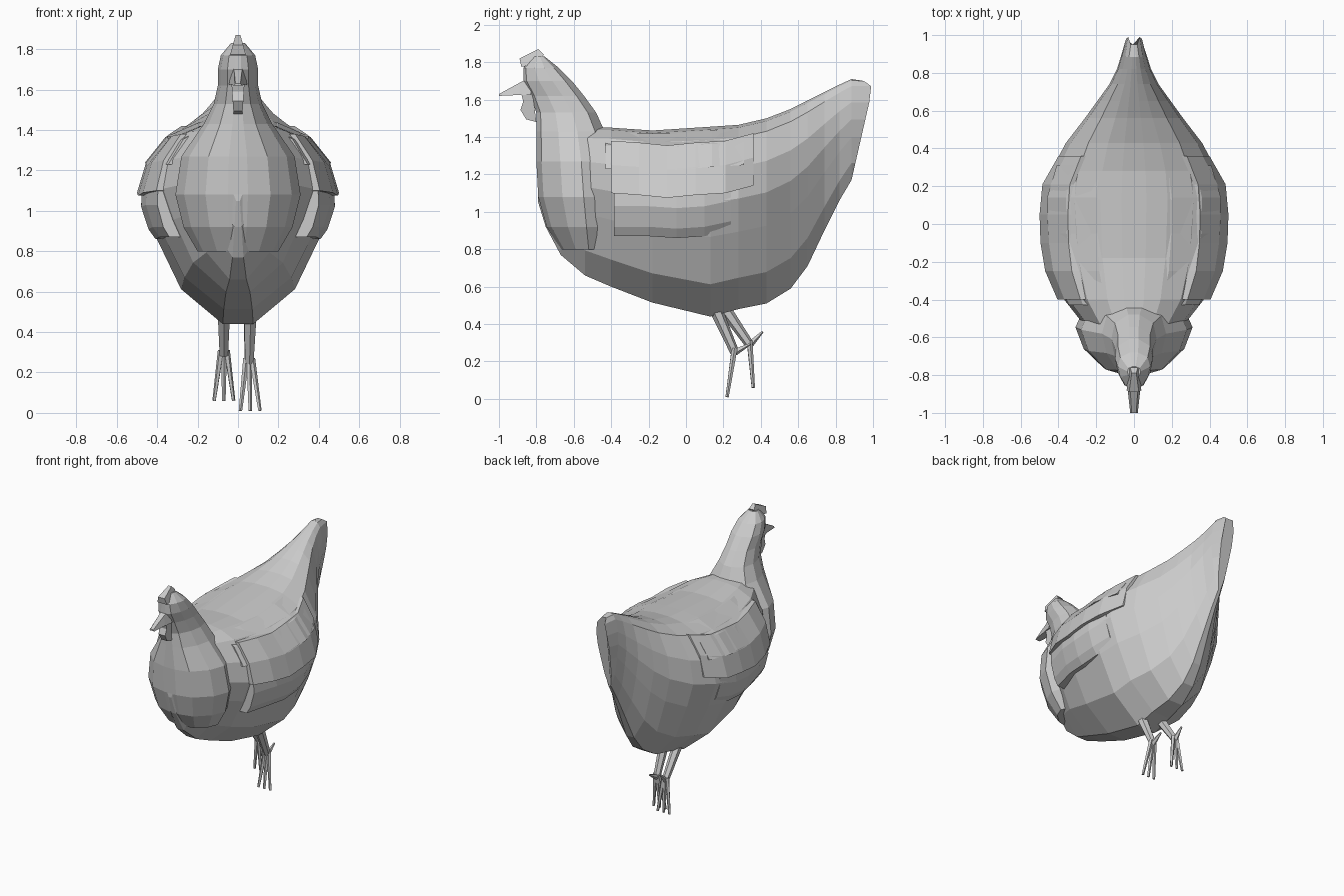
import bpy, bmesh
from mathutils import Vector

if "Cube" in bpy.data.objects:
    bpy.data.objects.remove(bpy.data.objects["Cube"])


def loft(name, rings, mirror=False):
    """Skin a list of equally long closed rings and cap both ends."""
    bm = bmesh.new()
    vs = [[bm.verts.new(p) for p in r] for r in rings]
    n = len(rings[0])
    for a, b in zip(vs, vs[1:]):
        for i in range(n):
            j = (i + 1) % n
            bm.faces.new((a[i], a[j], b[j], b[i]))
    bm.faces.new(vs[0])
    bm.faces.new(vs[-1])
    bmesh.ops.recalc_face_normals(bm, faces=bm.faces)
    me = bpy.data.meshes.new(name)
    bm.to_mesh(me)
    bm.free()
    ob = bpy.data.objects.new(name, me)
    bpy.context.collection.objects.link(ob)
    if mirror:
        ob.modifiers.new("mirror", 'MIRROR')
    return ob


def plate(name, outline, w_bottom, w_top, z0, z1):
    """Thin side-profile slab whose half width varies with height."""
    def w(z):
        return w_bottom + (w_top - w_bottom) * (z - z0) / (z1 - z0)
    return loft(name, [[(s * w(z), y, z) for y, z in outline] for s in (-1, 1)])


def strut(name, a, b, ra, rb, n=5):
    """Tapered low-poly rod between two points."""
    a, b = Vector(a), Vector(b)
    bpy.ops.mesh.primitive_cone_add(vertices=n, radius1=ra, radius2=rb,
                                    depth=(b - a).length, location=(a + b) / 2)
    ob = bpy.context.object
    ob.rotation_mode = 'QUATERNION'
    ob.rotation_quaternion = Vector((0, 0, 1)).rotation_difference(b - a)
    ob.name = name


# Body and tail: cross-sections along y (y, bottom, top, half width)
shape = [(.14, 1), (.38, .985), (.67, .93), (.93, .77), (1, .6),
         (.86, .42), (.6, .17), (.16, 0)]
sections = [(-.79, 1.05, 1.44, .06), (-.75, .92, 1.45, .11), (-.67, .77, 1.45, .17),
            (-.54, .66, 1.45, .26), (-.40, .60, 1.45, .37), (-.18, .515, 1.435, .44),
            (.13, .44, 1.455, .47), (.28, .48, 1.465, .44), (.43, .51, 1.50, .36),
            (.56, .59, 1.55, .26), (.65, .71, 1.595, .195), (.74, .90, 1.64, .13),
            (.82, 1.06, 1.68, .09), (.885, 1.17, 1.71, .07)]
rings = []
for y, lo, hi, w in sections:
    half = [(w * a, y, lo + (hi - lo) * t) for a, t in shape]
    rings.append(half + [(-p[0], p[1], p[2]) for p in reversed(half)])
# slanted tail end
rings.append([(x * .65, .885 + .105 * min(1, (z - 1.17) / .46) - (.04 if z > 1.70 else 0),
               min(z, 1.70)) for x, y, z in rings[-1]])
loft("body_and_tail", rings)

# Neck, breast and head: horizontal rings (z, front y, back y, half width)
neck = [(.80, -.67, -.42, .20), (.92, -.745, -.39, .27), (1.08, -.79, -.385, .31),
        (1.27, -.80, -.40, .28), (1.43, -.80, -.435, .17), (1.53, -.80, -.48, .12),
        (1.62, -.83, -.545, .10), (1.70, -.87, -.61, .10), (1.77, -.87, -.68, .085),
        (1.83, -.82, -.755, .035)]
rings = []
for z, f, b, w in neck:
    d = b - f
    half = [(.16 * w, f), (.52 * w, f + .07 * d), (.86 * w, f + .32 * d),
            (w, f + .6 * d), (.85 * w, f + .86 * d), (.25 * w, b)]
    rings.append([(x, y, z) for x, y in half] + [(-x, y, z) for x, y in reversed(half)])
loft("neck_and_head", rings)

# Comb, wattle and beak
plate("comb", [(-.89, 1.82), (-.88, 1.775), (-.80, 1.79), (-.76, 1.84), (-.79, 1.87)],
      .04, .012, 1.77, 1.87)
plate("wattle", [(-.80, 1.48), (-.855, 1.495), (-.885, 1.545), (-.87, 1.59),
                 (-.88, 1.63), (-.82, 1.63)], .022, .032, 1.48, 1.63)
loft("beak", [[(s * w, y, z) for s, z in ((-1, lo), (1, lo), (.6, hi), (-.6, hi))]
              for y, w, lo, hi in ((-.83, .045, 1.625, 1.72), (-.89, .032, 1.625, 1.69),
                                   (-1.0, .02, 1.62, 1.63))])


# Wings: overlapping feather layers following the flank
def wing_layer(name, profile, columns):
    rings = []
    for y, s, dz in columns:
        outer = [(x * s, y, z + dz) for x, z in profile]
        inner = [(x * s - .1, y, z + dz) for x, z in reversed(profile)]
        rings.append(outer + inner)
    loft(name, rings, True)


wing_layer("lower_wing", [(.465, 1.13), (.47, 1.03), (.435, .92), (.40, .87)],
           [(-.385, .85, 0), (-.2, .97, 0), (-.05, 1.02, -.01), (.1, 1.02, 0), (.24, .95, .03)])
wing_layer("middle_wing", [(.35, 1.37), (.455, 1.24), (.50, 1.09)],
           [(-.40, .81, .01), (-.25, .94, 0), (-.1, .99, -.015), (.05, 1, 0), (.21, .97, .01),
            (.36, .80, .05)])
wing_layer("upper_wing", [(.20, 1.43), (.36, 1.36), (.46, 1.235)],
           [(-.43, .75, -.005), (-.25, .92, -.01), (-.05, .99, -.01), (.14, 1, .005),
            (.31, .89, .015)])

# Legs: mid-stride, toes hanging (hip, ankle, toe tips, rear toe)
legs = {"right": ((.06, .15, .50), (.055, .26, .25), (.06, .22, .01), (.055, .345, .295)),
        "left": ((-.07, .18, .52), (-.07, .34, .29), (-.07, .36, .06), (-.07, .41, .36))}
for side, (hip, ankle, tip, rear) in legs.items():
    strut(side + "_shank", hip, ankle, .036, .024, 6)
    strut(side + "_rear_toe", ankle, rear, .02, .006)
    for i in (-1, 0, 1):
        start = (ankle[0] + i * .014, ankle[1], ankle[2] + .02)
        end = (tip[0] + i * .048, tip[1], tip[2])
        strut(side + "_front_toe", start, end, .016, .009)
